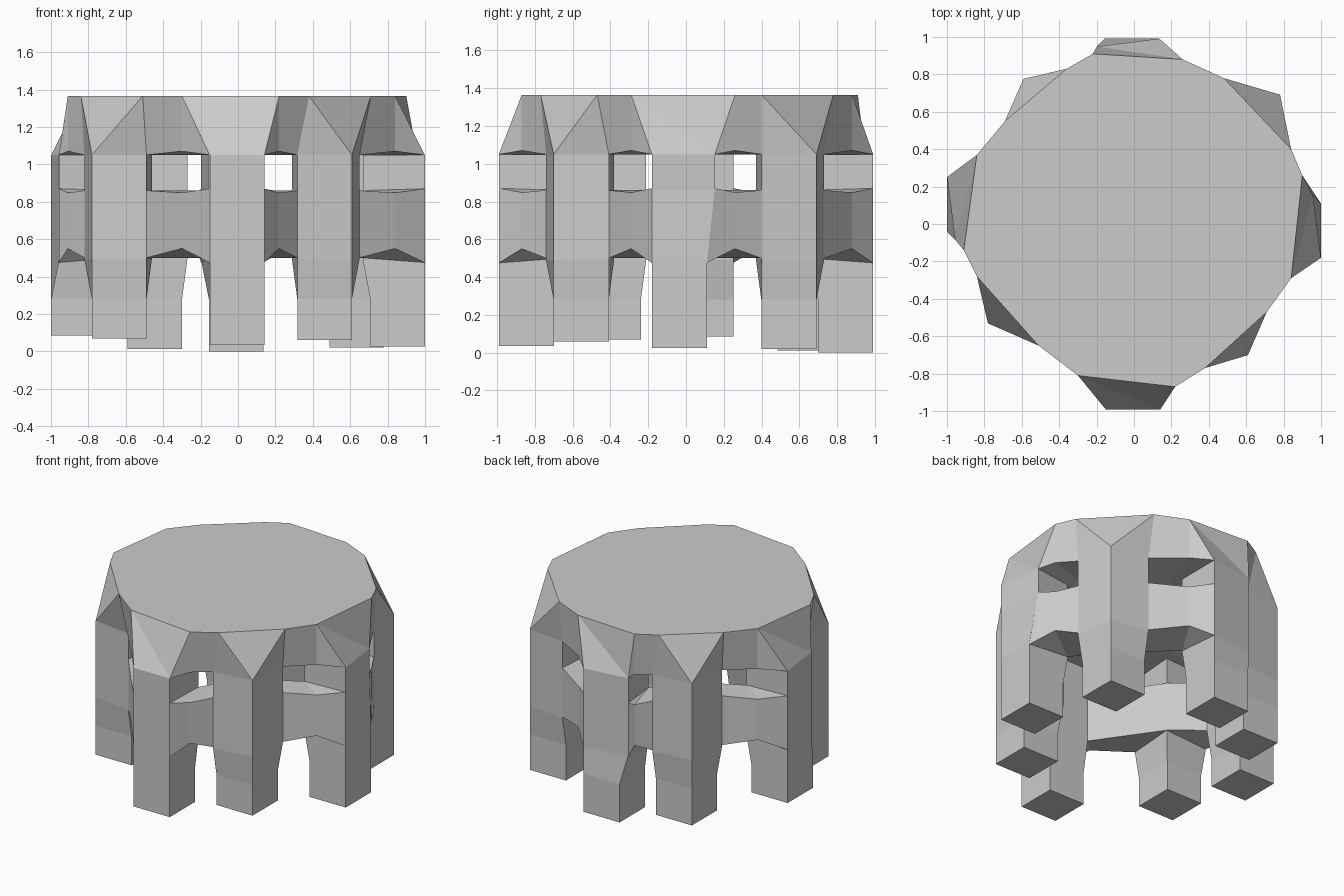
import bpy, bmesh
from mathutils import Vector

cube = bpy.data.objects.get("Cube")
if cube:
    bpy.data.objects.remove(cube, do_unlink=True)

stone = bpy.data.materials.new("plain_grey")
stone.use_nodes = True
stone.diffuse_color = (0.6, 0.6, 0.6, 1)
stone.node_tree.nodes["Principled BSDF"].inputs["Base Color"].default_value = (0.6, 0.6, 0.6, 1)

HALF = 0.146                          # half width of a leg
KNEE, LOW, HIGH, EAVE, TOP = 0.28, 0.49, 0.86, 1.05, 1.365

# name, outward direction, centre, foot height, two roof corners, height where one corner is clipped
LEGS = [
    ("front_leg", (0, -1), (-0.005, -0.845), 0.035, (-0.30, -0.81), (0.22, -0.87), None),
    ("front_left_leg", (1, -1), (0.463, -0.555), 0.06, (0.38, -0.77), (0.71, -0.47), None),
    ("left_leg", (1, 0), (0.853, -0.035), 0.025, (0.84, -0.29), (0.90, 0.26), HIGH),
    ("back_left_leg", (1, 1), (0.635, 0.545), 0.02, (0.84, 0.40), (0.48, 0.78), None),
    ("back_leg", (0, 1), (-0.01, 0.845), 0.0, (0.26, 0.88), (-0.22, 0.91), LOW),
    ("back_right_leg", (-1, 1), (-0.445, 0.63), 0.012, (-0.36, 0.83), (-0.69, 0.55), None),
    ("right_leg", (-1, 0), (-0.853, 0.105), 0.085, (-0.84, 0.37), (-0.91, -0.14), LOW),
    ("front_right_leg", (-1, -1), (-0.635, -0.385), 0.07, (-0.84, -0.28), (-0.51, -0.65), None),
]


def is_diagonal(leg):
    return leg[1][0] * leg[1][1] != 0


def section(leg, z):
    """Four corners of a leg, anticlockwise; it flares above the knee."""
    d, c = Vector(leg[1]), Vector(leg[2])
    t = Vector((-d.y, d.x))
    flare = 0.04 if z >= LOW else 0
    if is_diagonal(leg):
        return [c - HALF * t + flare * (d - t) / 2, c + HALF * d,
                c + HALF * t + flare * (d + t) / 2, c - HALF * d - flare * d * 0.7]
    clip = 0.042 if leg[6] and z >= leg[6] else 0
    return [c + HALF * (d - t), c + HALF * (d + t) + clip * (t - d),
            c + HALF * (t - d) - flare * d, c - HALF * (t + d) - flare * d]


def finish(name, bm):
    bmesh.ops.recalc_face_normals(bm, faces=bm.faces[:])
    mesh = bpy.data.meshes.new(name)
    bm.to_mesh(mesh)
    bm.free()
    mesh.materials.append(stone)
    bpy.context.collection.objects.link(bpy.data.objects.new(name, mesh))


def add_face(bm, verts):
    unique = list(dict.fromkeys(verts))
    if len(unique) > 2:
        bm.faces.new(unique)


def vert(bm, p, z):
    return bm.verts.new((p[0], p[1], z))


def outline(bm, z, lift_mid, lift_post):
    """Outer loop around all legs, with a notch point beside each straight leg."""
    groups = []
    for leg in LEGS:
        s = section(leg, z)
        if is_diagonal(leg):
            groups.append([vert(bm, p, z) for p in s[:3]])
        else:
            groups.append([vert(bm, leg[4], z + lift_mid), vert(bm, s[0], z + lift_post),
                           vert(bm, s[1], z + lift_post), vert(bm, leg[5], z + lift_mid)])
    return groups


# Legs: square feet that flare into the beam and roof
for leg in LEGS:
    bm = bmesh.new()
    rings = [[vert(bm, p, z) for p in section(leg, z)] for z in (leg[3], KNEE, LOW, HIGH, EAVE)]
    for a, b in zip(rings, rings[1:]):
        for i in range(4):
            j = (i + 1) % 4
            add_face(bm, [a[i], a[j], b[j], b[i]])
    add_face(bm, rings[0][::-1])
    add_face(bm, rings[-1])
    finish(leg[0], bm)

# Ring beam joining the legs
bm = bmesh.new()
loops = []
for z, mid, post in ((LOW + 0.01, 0.05, -0.025), (HIGH, -0.012, 0.01)):
    outer = sum(outline(bm, z, mid, post), [])
    inner = []
    for leg in LEGS:
        s = section(leg, z)
        if is_diagonal(leg):
            inner += [vert(bm, s[3], z)] * 3
        else:
            inner += [vert(bm, s[3], z)] * 2 + [vert(bm, s[2], z)] * 2
    loops.append((outer, inner))
(low_out, low_in), (high_out, high_in) = loops
count = len(low_out)
for i in range(count):
    j = (i + 1) % count
    for a, b in ((low_out, high_out), (high_out, high_in), (high_in, low_in), (low_in, low_out)):
        add_face(bm, [a[i], a[j], b[j], b[i]])
finish("ring_beam", bm)

# Roof slab: flat top with facets sloping out to each leg
bm = bmesh.new()
eave = outline(bm, EAVE, 0.02, 0)
roof = [(vert(bm, leg[4], TOP), vert(bm, leg[5], TOP)) for leg in LEGS]
for k, leg in enumerate(LEGS):
    e, (a, b) = eave[k], roof[k]
    n = (k + 1) % len(LEGS)
    if is_diagonal(leg):
        for tri in ((a, e[0], e[1]), (a, e[1], b), (b, e[1], e[2])):
            add_face(bm, tri)
    else:
        for part in ((a, e[0], e[1]), (a, e[1], e[2]), (a, e[2], b), (b, e[2], e[3])):
            add_face(bm, part)
    add_face(bm, [b, e[-1], eave[n][0], roof[n][0]])
add_face(bm, [v for pair in roof for v in pair])
edge = sum(eave, [])
centre = vert(bm, (0, 0), EAVE)
for i, v in enumerate(edge):
    add_face(bm, [centre, edge[(i + 1) % len(edge)], v])
finish("roof_slab", bm)
